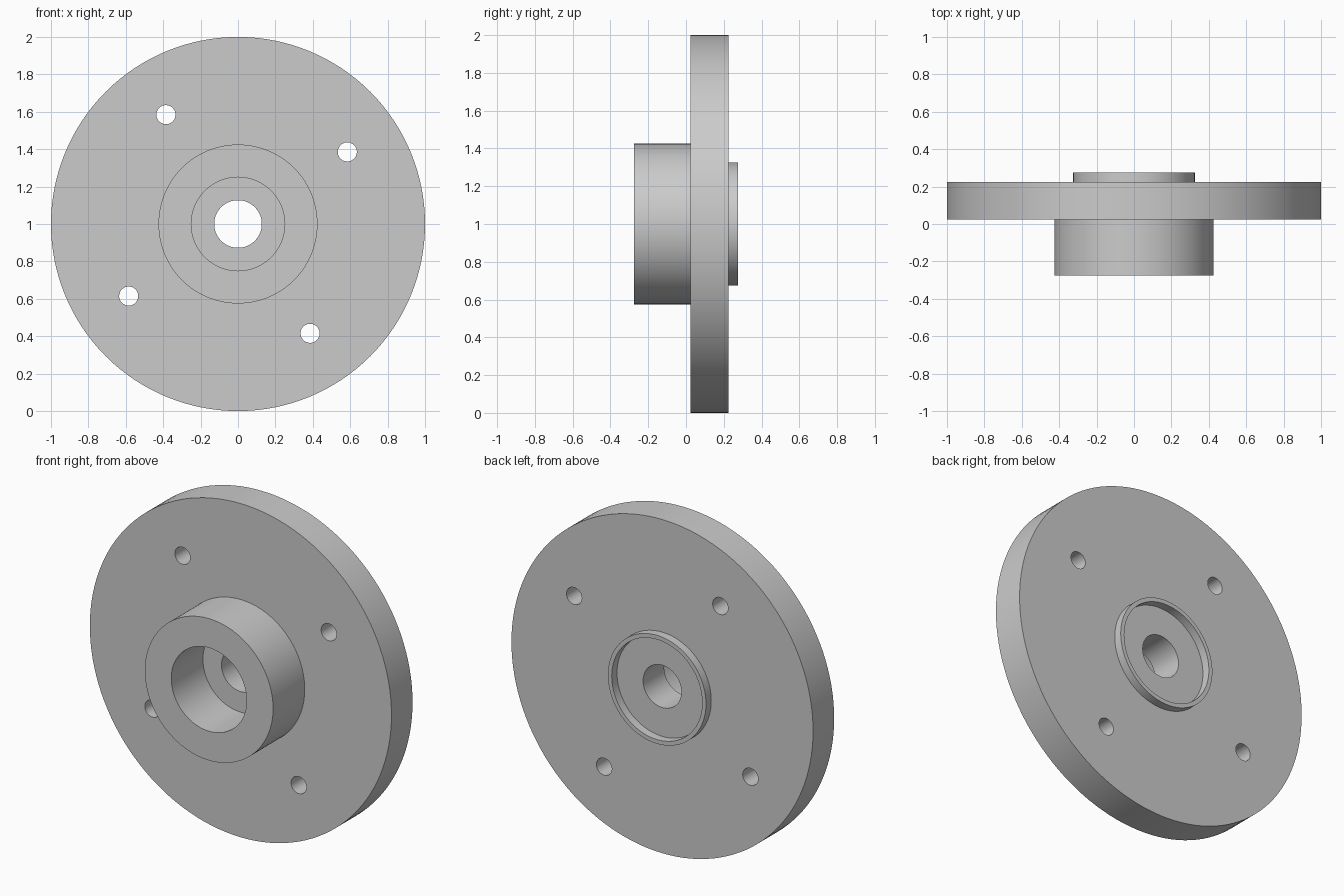
import bpy
import bmesh
import math
from mathutils import Matrix, Vector

cube = bpy.data.objects.get("Cube")
if cube:
    bpy.data.objects.remove(cube, do_unlink=True)

CENTRE = Vector((0, 0, 1))
SEGMENTS = 128

steel = bpy.data.materials.new("plain_grey")
steel.use_nodes = True
GREY = (0.6, 0.6, 0.6, 1)
steel.diffuse_color = GREY
steel.node_tree.nodes["Principled BSDF"].inputs["Base Color"].default_value = GREY


def add_object(name, bm):
    bmesh.ops.recalc_face_normals(bm, faces=bm.faces)
    mesh = bpy.data.meshes.new(name)
    bm.to_mesh(mesh)
    bm.free()
    mesh.materials.append(steel)
    obj = bpy.data.objects.new(name, mesh)
    bpy.context.collection.objects.link(obj)
    return obj


def lathe(name, profile):
    """Revolve a closed (radius, y) profile about the flange axis."""
    bm = bmesh.new()
    verts = [bm.verts.new(CENTRE + Vector((r, y, 0))) for r, y in profile]
    edges = [bm.edges.new((v, verts[i - 1])) for i, v in enumerate(verts)]
    bmesh.ops.spin(bm, geom=verts + edges, cent=CENTRE, axis=(0, 1, 0),
                   angle=math.tau, steps=SEGMENTS, use_merge=True)
    bmesh.ops.remove_doubles(bm, verts=bm.verts, dist=0.0001)
    return add_object(name, bm)


# Flange: disc, counterbored front hub, shallow rear rim and through bore
hub_front, plate_front, plate_back, rim_back = -0.275, 0.025, 0.225, 0.275
bore, counterbore, hub, rim_in, rim_out, disc = 0.127, 0.25, 0.425, 0.30, 0.325, 1.0
flange = lathe("flange", [
    (bore, plate_front), (counterbore, plate_front),
    (counterbore, hub_front), (hub, hub_front),
    (hub, plate_front), (disc, plate_front),
    (disc, plate_back), (rim_out, plate_back),
    (rim_out, rim_back), (rim_in, rim_back),
    (rim_in, plate_back), (bore, plate_back),
])

# Four bolt holes on one circle
bm = bmesh.new()
for i in range(4):
    angle = math.radians(33.4 + 90 * i)
    spot = CENTRE + 0.7 * Vector((math.cos(angle), 0, math.sin(angle)))
    spot.y = (plate_front + plate_back) / 2
    bmesh.ops.create_cone(bm, cap_ends=True, segments=48, radius1=0.051,
                          radius2=0.051, depth=0.4,
                          matrix=Matrix.Translation(spot) @ Matrix.Rotation(math.pi / 2, 4, "X"))
cutter = add_object("bolt_hole_cutter", bm)
cutter.hide_render = True

cut = flange.modifiers.new("bolt_holes", "BOOLEAN")
cut.operation = "DIFFERENCE"
cut.solver = "EXACT"
cut.object = cutter
bpy.ops.object.select_all(action="DESELECT")
bpy.context.view_layer.objects.active = flange
flange.select_set(True)
bpy.ops.object.modifier_apply(modifier=cut.name)
bpy.data.objects.remove(cutter, do_unlink=True)

# Smooth walls with crisp corners
bpy.ops.object.shade_smooth_by_angle(angle=math.radians(30))
